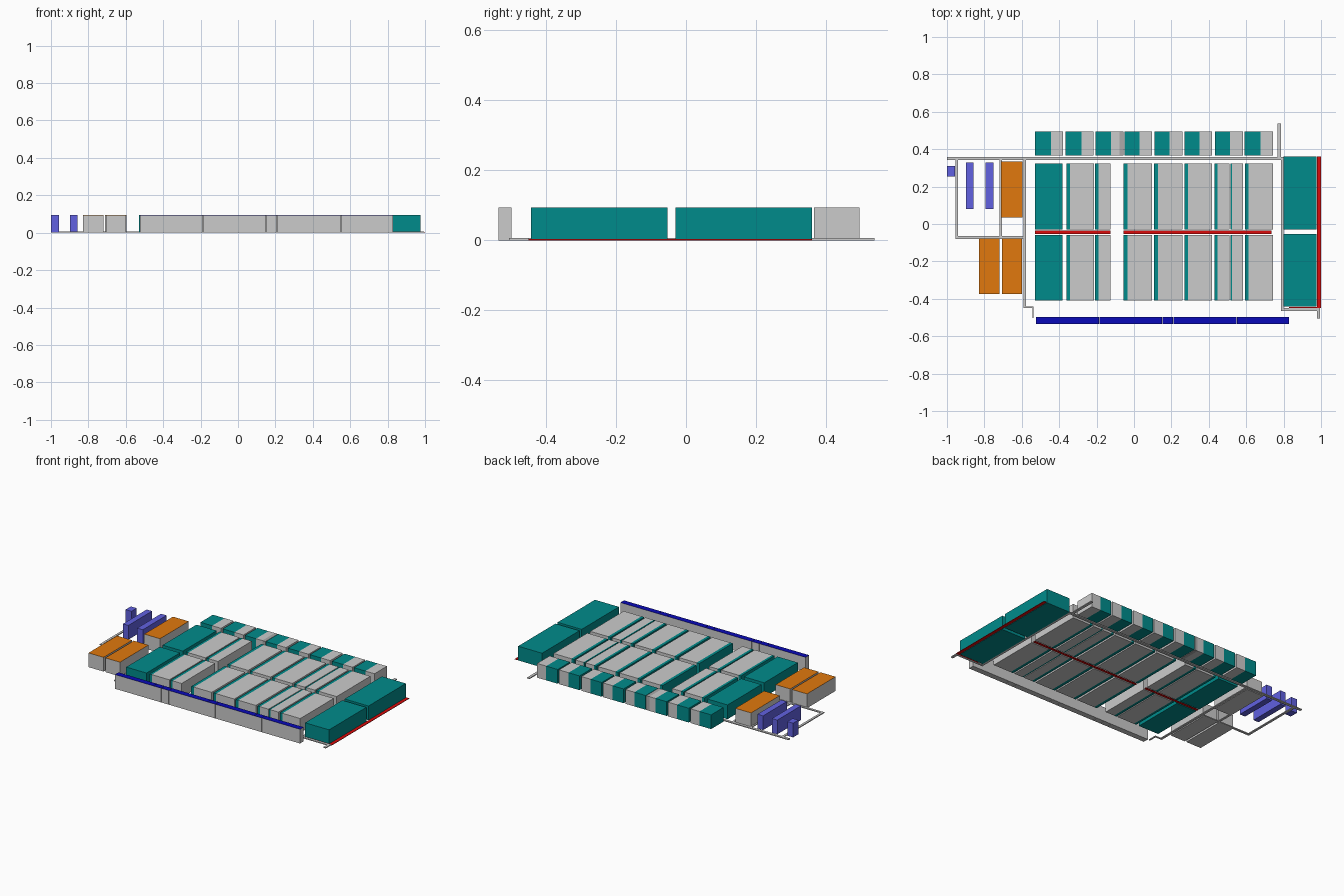
import bpy, bmesh

H = 0.094      # rack height
LOW = 0.006    # low floor wall height


def material(name, rgb):
    m = bpy.data.materials.new(name)
    m.diffuse_color = (*rgb, 1)
    return m


TEAL = material("teal", (0.0, 0.26, 0.26))
ORANGE = material("orange", (0.75, 0.19, 0.004))
BLUE = material("blue", (0.003, 0.003, 0.48))
VIOLET = material("violet", (0.12, 0.12, 0.75))
RED = material("red", (0.7, 0.003, 0.003))
PALE = material("pale_grey", (0.4, 0.4, 0.4))


def box(name, x0, x1, y0, y1, z0=0.0, z1=H, mat=None):
    bm = bmesh.new()
    bmesh.ops.create_cube(bm, size=1)
    size = (x1 - x0, y1 - y0, z1 - z0)
    for v in bm.verts:
        v.co = [c * s for c, s in zip(v.co, size)]
    me = bpy.data.meshes.new(name)
    bm.to_mesh(me)
    bm.free()
    if mat:
        me.materials.append(mat)
    ob = bpy.data.objects.new(name, me)
    ob.location = ((x0 + x1) / 2, (y0 + y1) / 2, (z0 + z1) / 2)
    bpy.context.collection.objects.link(ob)
    return ob


def capped(name, x0, x1, y0, y1, mat):
    """Grey body with a thin coloured top."""
    box(name + "_body", x0, x1, y0, y1, 0, H - 0.001)
    box(name + "_top", x0, x1, y0, y1, H - 0.001, H, mat)


# Main storage racks: two rows, each rack = (left, end of teal part, right)
racks = [(-0.36, -0.343, -0.215), (-0.208, -0.19, -0.125),
         (-0.055, -0.035, 0.095), (0.108, 0.127, 0.26), (0.27, 0.29, 0.418),
         (0.43, 0.447, 0.51), (0.515, 0.523, 0.583), (0.593, 0.612, 0.742)]
for row, y0, y1 in (("back", -0.03, 0.323), ("front", -0.41, -0.06)):
    box(f"wide_rack_{row}", -0.53, -0.382, y0, y1, mat=TEAL)
    for i, (a, b, c) in enumerate(racks):
        box(f"rack_{row}_teal_{i}", a, b, y0, y1, mat=TEAL)
        box(f"rack_{row}_grey_{i}", b, c, y0, y1)

# Shallow racks along the back wall
shallow = [(-0.53, -0.445, -0.38), (-0.367, -0.282, -0.216),
           (-0.205, -0.124, -0.078), (-0.052, 0.03, 0.096),
           (0.11, 0.19, 0.26), (0.27, 0.35, 0.418),
           (0.432, 0.512, 0.582), (0.592, 0.675, 0.742)]
for i, (a, b, c) in enumerate(shallow):
    box(f"shallow_rack_teal_{i}", a, b, 0.365, 0.495, mat=TEAL)
    box(f"shallow_rack_grey_{i}", b, c, 0.365, 0.495)
box("shallow_rack_filler", -0.078, -0.055, 0.365, 0.495, mat=PALE)

# Large racks on the right
box("side_rack_back", 0.80, 0.975, -0.03, 0.36, mat=TEAL)
box("side_rack_front", 0.80, 0.975, -0.442, -0.053, mat=TEAL)

# Loading dock doors
cuts = [-0.525, -0.242, -0.185, -0.13, 0.153, 0.21, 0.493, 0.55, 0.83]
for i, (a, b) in enumerate(zip(cuts, cuts[1:])):
    capped(f"dock_door_{i}", a, b - 0.002, -0.535, -0.498, BLUE)

# Orange-topped storage blocks
for i, b in enumerate([(-0.71, -0.595, 0.035, 0.335),
                       (-0.83, -0.72, -0.375, -0.078),
                       (-0.707, -0.60, -0.375, -0.078)]):
    capped(f"storage_block_{i}", *b, ORANGE)

# Violet benches in the side room
for i, b in enumerate([(-1.0, -0.958, 0.255, 0.31),
                       (-0.897, -0.858, 0.08, 0.328),
                       (-0.793, -0.752, 0.08, 0.328)]):
    box(f"bench_{i}", *b, mat=VIOLET)

# Low floor walls
walls = [(-1.0, 0.785, 0.341, 0.358), (0.767, 0.785, 0.358, 0.538),
         (-0.955, -0.94, -0.065, 0.341), (-0.955, -0.592, -0.08, -0.065),
         (-0.72, -0.707, -0.065, 0.341), (-0.592, -0.577, -0.45, 0.341),
         (-0.577, -0.536, -0.45, -0.442), (-0.544, -0.536, -0.502, -0.45),
         (0.785, 0.80, -0.45, 0.358), (0.785, 0.995, -0.465, -0.45),
         (0.978, 0.995, -0.505, -0.465)]
for i, w in enumerate(walls):
    box(f"floor_wall_{i}", *w, 0, LOW)

# Red floor lines
lines = [(-0.53, -0.125, -0.053, -0.036), (-0.055, 0.735, -0.053, -0.036),
         (0.978, 1.0, -0.45, 0.36), (0.83, 0.978, -0.45, -0.443)]
for i, l in enumerate(lines):
    box(f"red_floor_line_{i}", *l, 0, 0.003, RED)
